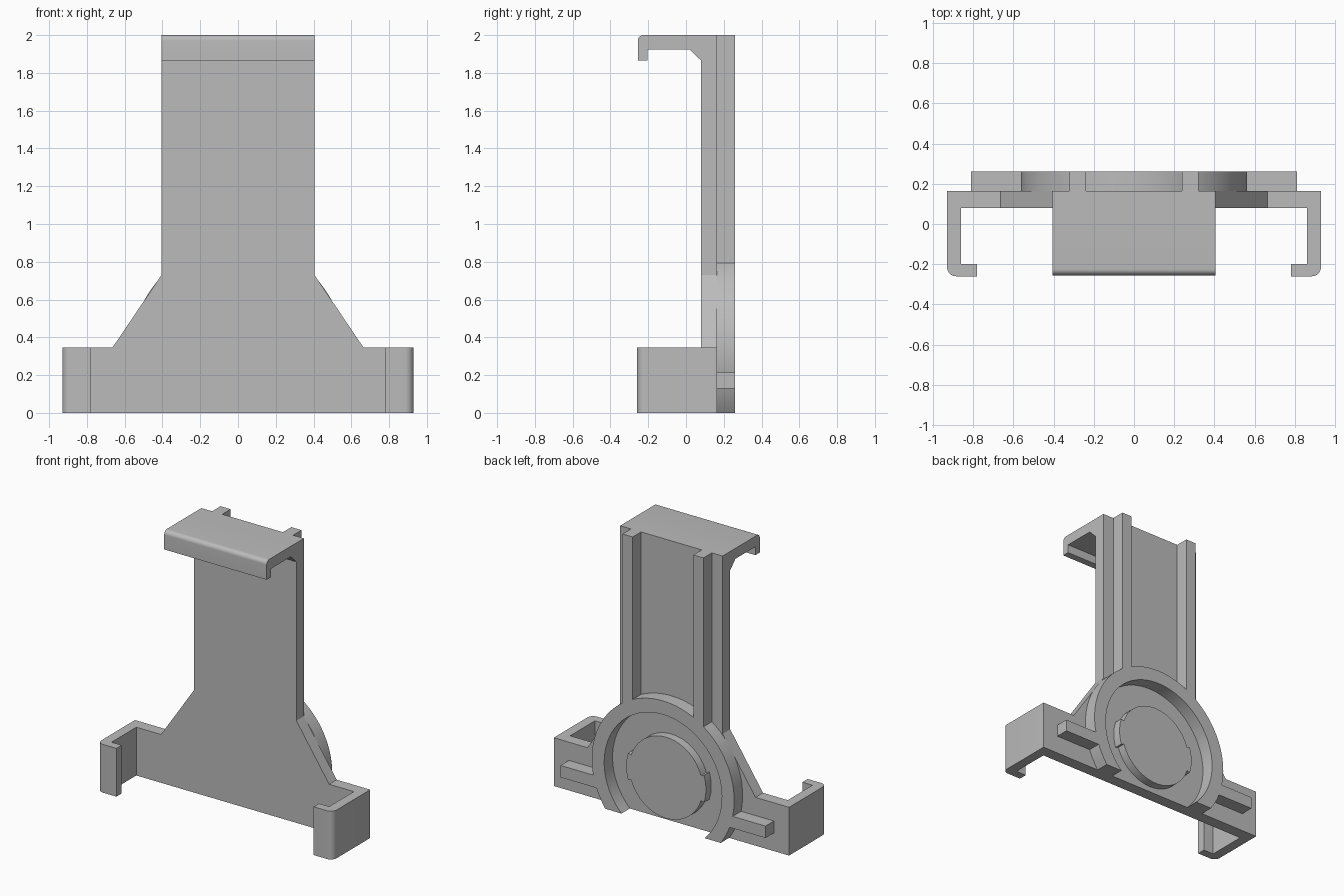
import bpy, bmesh
from math import sin, cos, asin, pi, radians
from mathutils import Vector

if "Cube" in bpy.data.objects:
    bpy.data.objects.remove(bpy.data.objects["Cube"], do_unlink=True)

grey = bpy.data.materials.new("light_grey")
grey.use_nodes = True
colour = (0.5, 0.5, 0.5, 1)
grey.diffuse_color = colour
grey.node_tree.nodes["Principled BSDF"].inputs["Base Color"].default_value = colour

# Maps profile coordinates (u, v) and depth w to x, y, z for each extrusion axis
AXES = {"x": lambda u, v, w: (w, u, v),
        "y": lambda u, v, w: (u, w, v),
        "z": lambda u, v, w: (u, v, w)}


def prism(name, profile, axis, start, end, smooth=False):
    """Extrude a closed profile along an axis."""
    bm = bmesh.new()
    place = AXES[axis]
    face = bm.faces.new([bm.verts.new(place(u, v, start)) for u, v in profile])
    out = bmesh.ops.extrude_face_region(bm, geom=[face])
    shift = Vector(place(0, 0, end - start))
    bmesh.ops.translate(bm, vec=shift,
                        verts=[g for g in out["geom"] if isinstance(g, bmesh.types.BMVert)])
    bmesh.ops.recalc_face_normals(bm, faces=bm.faces)
    mesh = bpy.data.meshes.new(name)
    bm.to_mesh(mesh)
    bm.free()
    mesh.materials.append(grey)
    obj = bpy.data.objects.new(name, mesh)
    bpy.context.collection.objects.link(obj)
    if smooth:
        bpy.ops.object.select_all(action="DESELECT")
        obj.select_set(True)
        bpy.context.view_layer.objects.active = obj
        bpy.ops.object.shade_smooth_by_angle(angle=radians(30))
    return obj


def arc(cu, cv, r, a0, a1, n):
    return [(cu + r * cos(a0 + (a1 - a0) * i / n),
             cv + r * sin(a0 + (a1 - a0) * i / n)) for i in range(n + 1)]


def rect(u0, u1, v0, v1):
    return [(u0, v0), (u1, v0), (u1, v1), (u0, v1)]


FRONT, MID, BACK = 0.08, 0.165, 0.26   # plate front, plate back, raised back details
HUB = 0.33                             # height of the ring centre

# Back plate with sloped shoulders
half = [(0.86, 0), (0.86, 0.345), (0.665, 0.345), (0.405, 0.73), (0.405, 2)]
prism("back_plate", half + [(-x, z) for x, z in reversed(half)], "y", FRONT, MID)

# Top clip: hooked over the front, braced by a chamfer
clip = [(FRONT, 2), (FRONT, 1.865), (0.02, 1.925), (-0.205, 1.925),
        (-0.205, 1.865), (-0.255, 1.865)]
clip += arc(-0.225, 1.97, 0.03, pi, pi / 2, 8)
prism("top_clip", clip, "x", -0.405, 0.405, True)

# Lower side clips, back ribs and side bars, mirrored
for s, side in ((1, "left"), (-1, "right")):
    hook = [(0.86, MID), (0.86, -0.2), (0.78, -0.2), (0.78, -0.26)]
    hook += arc(0.885, -0.215, 0.045, -pi / 2, 0, 8) + [(0.93, MID)]
    prism(side + "_clip", [(s * x, y) for x, y in hook], "z", 0, 0.345, True)
    prism(side + "_rib", rect(s * 0.24, s * 0.32, 0.76, 2), "y", MID, BACK)
    prism(side + "_bar", rect(s * 0.5, s * 0.81, 0.13, 0.215), "y", MID, BACK)

# Open ring, cut level at the base
outer, inner = 0.563, 0.465
a, b = asin(HUB / outer), asin(HUB / inner)
ring = arc(0, HUB, outer, -a, pi + a, 64) + arc(0, HUB, inner, pi + b, -b, 64)
prism("back_ring", ring, "y", MID, BACK, True)

# Centre disc with a wider tab on each side
t = radians(18)
disc = []
for turn in (0, pi):
    disc += arc(0, HUB, 0.315, turn - t, turn + t, 8)
    disc += arc(0, HUB, 0.29, turn + t, turn + pi - t, 28)
prism("centre_disc", disc, "y", MID, 0.225, True)
